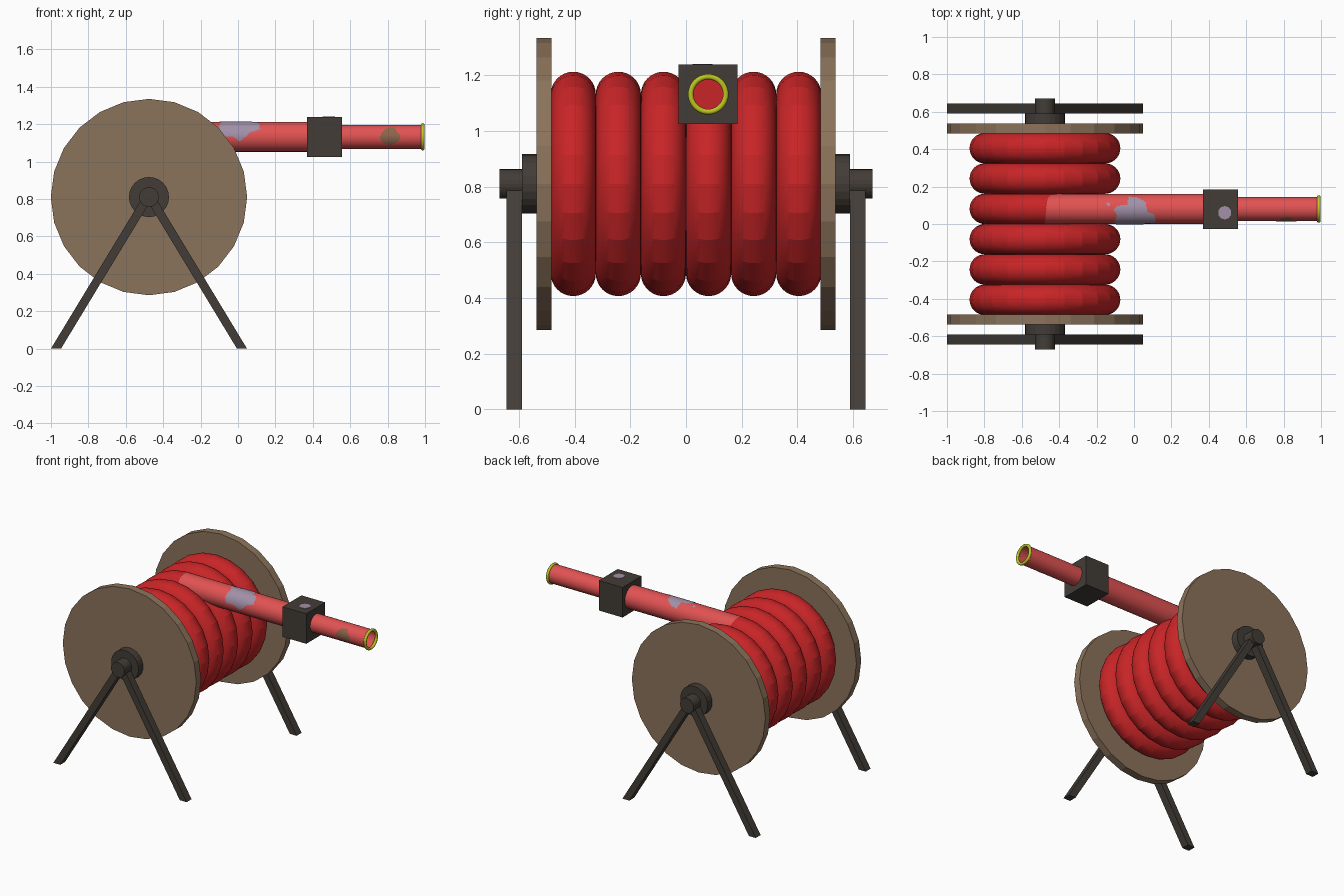
import bpy, bmesh, math
from mathutils import Vector, Matrix
from mathutils.geometry import intersect_point_line

if "Cube" in bpy.data.objects:
    bpy.data.objects.remove(bpy.data.objects["Cube"])

CX, CZ = -0.476, 0.81          # reel axis
HY, HZ = 0.08, 1.132           # outlet hose axis


def mat(name, r, g, b):
    m = bpy.data.materials.new(name)
    m.diffuse_color = (r, g, b, 1)
    m.use_nodes = True
    m.node_tree.nodes["Principled BSDF"].inputs["Base Color"].default_value = m.diffuse_color
    return m


BROWN = mat("brown wood", .26, .172, .105)
DARK = mat("dark metal", .055, .046, .038)
RED = mat("coil red", .58, .018, .02)
LIGHT = mat("light red", .76, .085, .085)
YELLOW = mat("yellow", .5, .56, .015)
LILAC = mat("lilac", .36, .28, .39)
STAIN = mat("stain brown", .27, .13, .07)


def finish(bm, name, m, angle=None):
    me = bpy.data.meshes.new(name)
    bm.to_mesh(me)
    bm.free()
    ob = bpy.data.objects.new(name, me)
    bpy.context.collection.objects.link(ob)
    me.materials.append(m)
    if angle:
        bpy.ops.object.select_all(action='DESELECT')
        ob.select_set(True)
        bpy.context.view_layer.objects.active = ob
        bpy.ops.object.shade_smooth_by_angle(angle=math.radians(angle))
    return ob


def cylinder(name, m, axis, r, a, b, pos, sides=24, caps=True, angle=None):
    """Cylinder along x or y, running from a to b; pos = the other two coordinates."""
    bm = bmesh.new()
    bmesh.ops.create_cone(bm, cap_ends=caps, segments=sides, radius1=r, radius2=r, depth=b - a)
    if axis == 'Y':
        M = Matrix.Translation((pos[0], (a + b) / 2, pos[1])) @ Matrix.Rotation(math.pi / 2, 4, 'X')
    else:
        M = Matrix.Translation(((a + b) / 2, pos[0], pos[1])) @ Matrix.Rotation(math.pi / 2, 4, 'Y')
    bm.transform(M)
    return finish(bm, name, m, angle)


def torus(name, m, axis, R, r, c, n, k, angle):
    """Ring around the x or y axis."""
    bm = bmesh.new()
    g = []
    for i in range(n):
        t = 2 * math.pi * i / n
        row = []
        for j in range(k):
            p = 2 * math.pi * j / k
            d, h = R + r * math.cos(p), r * math.sin(p)
            u, w = d * math.cos(t), d * math.sin(t)
            v = (u, h, w) if axis == 'Y' else (h, u, w)
            row.append(bm.verts.new(Vector(c) + Vector(v)))
        g.append(row)
    for i in range(n):
        for j in range(k):
            a, b = (i + 1) % n, (j + 1) % k
            bm.faces.new((g[i][j], g[a][j], g[a][b], g[i][b]))
    bmesh.ops.recalc_face_normals(bm, faces=bm.faces)
    return finish(bm, name, m, angle)


def inside(x, y, poly):
    hit = False
    for (x1, y1), (x2, y2) in zip(poly, poly[1:] + poly[:1]):
        if (y1 > y) != (y2 > y) and x < x1 + (y - y1) * (x2 - x1) / (y2 - y1):
            hit = not hit
    return hit


def splat(name, m, r, poly, dx=.005, da=4):
    """Thin patch wrapped on the hose; outline in (x, degrees from top toward front)."""
    bm = bmesh.new()
    xs, angs = [p[0] for p in poly], [p[1] for p in poly]
    x0, a0 = min(xs), min(angs)
    for i in range(int((max(xs) - x0) / dx) + 1):
        for j in range(int((max(angs) - a0) / da) + 1):
            x, a = x0 + i * dx, a0 + j * da
            if inside(x + dx / 2, a + da / 2, poly):
                q = []
                for px, pa in ((x, a), (x, a + da), (x + dx, a + da), (x + dx, a)):
                    t = math.radians(pa)
                    q.append(bm.verts.new((px, HY - r * math.sin(t), HZ + r * math.cos(t))))
                bm.faces.new(q)
    bmesh.ops.remove_doubles(bm, verts=bm.verts, dist=1e-5)
    bmesh.ops.recalc_face_normals(bm, faces=bm.faces)
    f = next(iter(bm.faces))
    f.normal_update()
    c = f.calc_center_median()
    if f.normal.dot(c - Vector((c.x, HY, HZ))) < 0:
        bmesh.ops.reverse_faces(bm, faces=bm.faces)
    return finish(bm, name, m, 30)


# Reel: axle, flanges, hubs and splayed legs on both sides
cylinder("axle", DARK, 'Y', .053, -.67, .67, (CX, CZ))
for s, side in ((-1, "front"), (1, "back")):
    for name, m, r, a, b in (("flange", BROWN, .525, .484, .538), ("hub", DARK, .107, .53, .59)):
        lo, hi = sorted((s * a, s * b))
        cylinder(f"{side}_{name}", m, 'Y', r, lo, hi, (CX, CZ))
    for d, lr in ((-1, "left"), (1, "right")):
        bm = bmesh.new()
        outline = [(.497 - .027, 0), (.497 + .027, 0), (.027, CZ + .01), (-.027, CZ + .01)]
        f = bm.faces.new([bm.verts.new((CX + d * x, s * .59, z)) for x, z in outline])
        ext = bmesh.ops.extrude_face_region(bm, geom=[f])["geom"]
        bmesh.ops.translate(bm, vec=(0, s * .055, 0),
                            verts=[v for v in ext if isinstance(v, bmesh.types.BMVert)])
        bmesh.ops.recalc_face_normals(bm, faces=bm.faces)
        finish(bm, f"{side}_{lr}_leg", DARK)

# Wound hose
for i in range(6):
    torus(f"hose_coil_{i + 1}", RED, 'Y', .322, .081, (CX, (i - 2.5) * .162, CZ), 24, 32, 13)

# Outlet hose, coupling block, open nozzle with its rim
cylinder("outlet_hose", LIGHT, 'X', .08, CX, .40, (HY, HZ), 48, True, 30)
bm = bmesh.new()
bmesh.ops.create_cube(bm, size=1)
bm.transform(Matrix.Translation((.4625, HY - .001, HZ)) @ Matrix.Diagonal((.187, .213, .213, 1)))
finish(bm, "coupling_block", DARK)
cylinder("nozzle", LIGHT, 'X', .064, .54, .985, (HY, HZ), 48, False, 30)
cylinder("nozzle_inner_plug", RED, 'X', .063, .55, .565, (HY, HZ), 48)
torus("nozzle_rim", YELLOW, 'X', .063, .010, (.988, HY, HZ), 40, 12, 40)

# Paint splats
splat("hose_splat", LILAC, .082, [
    (-.105, 57), (-.09, 22), (-.11, 2), (-.085, -12), (-.035, -17), (-.03, -55), (.02, -48),
    (.065, -24), (.07, 9), (.11, 20), (.118, 60), (.06, 74), (.045, 88), (.01, 107),
    (-.03, 88), (-.095, 90)])
splat("hose_splat_dot", LILAC, .082, [(-.147, -18), (-.14, -27), (-.125, -20), (-.128, -10), (-.14, -9)])
splat("nozzle_stain", STAIN, .0655, [
    (.76, 100), (.765, 75), (.79, 45), (.84, 42), (.85, 70), (.87, 85), (.855, 115),
    (.82, 135), (.78, 125)])
bm = bmesh.new()
bmesh.ops.create_cone(bm, cap_ends=True, segments=10, radius1=.036, radius2=.036, depth=.004)
bm.transform(Matrix.Translation((.485, .06, HZ + .1075)))
finish(bm, "block_splat", LILAC)
